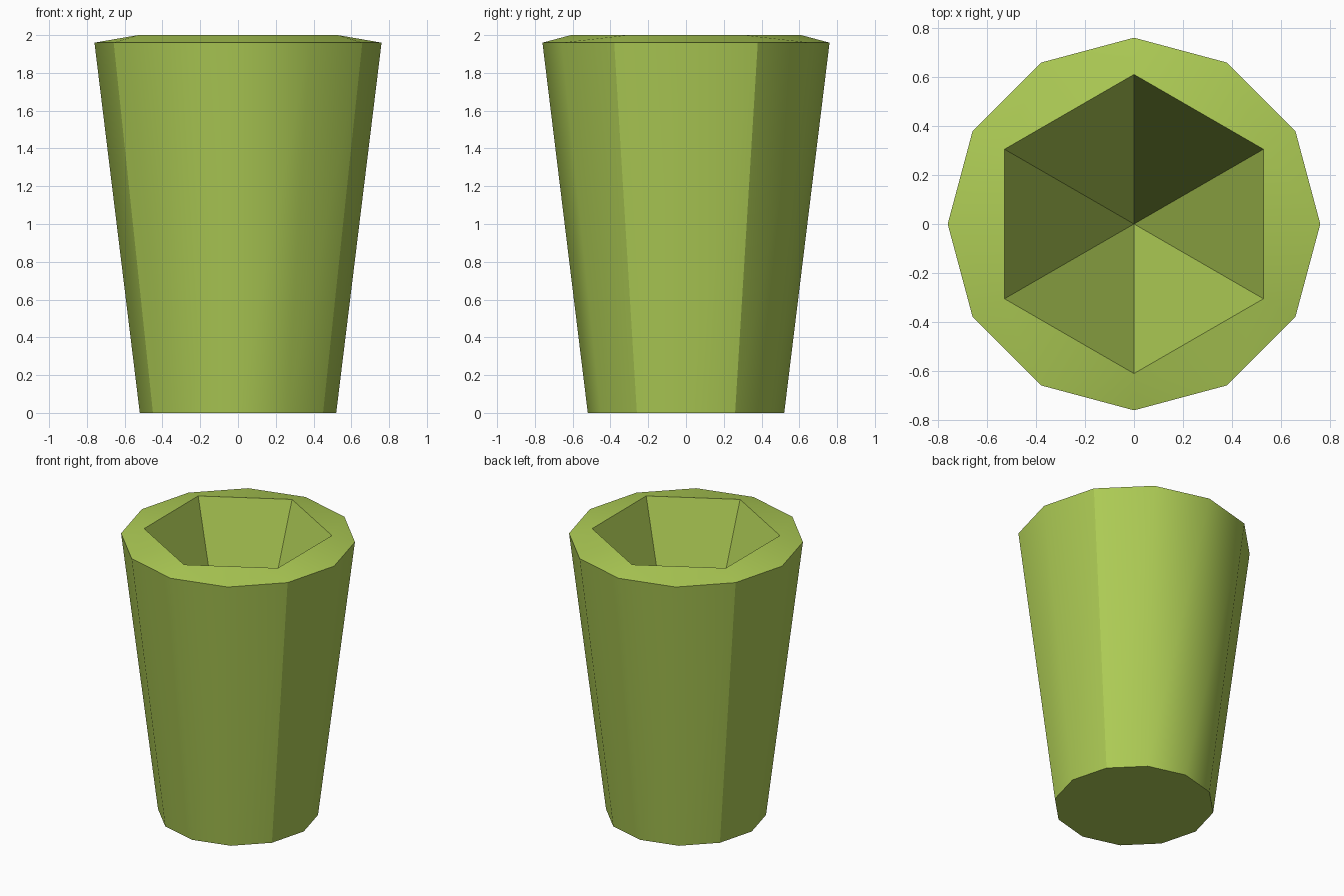
import bpy, bmesh, math

if "Cube" in bpy.data.objects:
    bpy.data.objects.remove(bpy.data.objects["Cube"])

SIDES = 12
OUTER_LOW, OUTER_TOP, RIM_RADIUS = 0.52, 0.76, 0.61
SHOULDER_Z, RIM_Z, APEX_Z = 1.96, 2.0, 0.32


def ring(bm, radius, z, count, start=0.0):
    pts = []
    for i in range(count):
        a = start + math.tau * i / count
        pts.append(bm.verts.new((radius * math.cos(a), radius * math.sin(a), z)))
    return pts


bm = bmesh.new()
low = ring(bm, OUTER_LOW, 0, SIDES)
top = ring(bm, OUTER_TOP, SHOULDER_Z, SIDES)
rim = ring(bm, RIM_RADIUS, RIM_Z, SIDES // 2, math.radians(30))
apex = bm.verts.new((0, 0, APEX_Z))

# Flat base
bm.faces.new(low[::-1])

# Tapered twelve-sided wall
for i in range(SIDES):
    j = (i + 1) % SIDES
    bm.faces.new((low[i], low[j], top[j], top[i])).smooth = True

# Sloping rim from twelve sides to six, and the faceted pointed hollow
for k in range(SIDES // 2):
    n = (k + 1) % (SIDES // 2)
    a, b, c = (top[(2 * k + 1 + s) % SIDES] for s in range(3))
    for tri in ((a, b, rim[k]), (b, rim[n], rim[k]), (b, c, rim[n])):
        bm.faces.new(tri).smooth = True
    bm.faces.new((rim[k], rim[n], apex))

# Crisp edges: base, shoulder, opening and four of the wall corners
bm.normal_update()
for e in bm.edges:
    if len({f.smooth for f in e.link_faces}) > 1 or e.calc_face_angle() > math.radians(31):
        e.smooth = False
for i in (1, 5, 7, 11):
    bm.edges.get((low[i], top[i])).smooth = False

mesh = bpy.data.meshes.new("cup")
bm.to_mesh(mesh)
bm.free()
cup = bpy.data.objects.new("cup", mesh)
bpy.context.collection.objects.link(cup)

# Green finish
green = bpy.data.materials.new("green")
green.diffuse_color = (0.42, 0.60, 0.09, 1)
green.use_nodes = True
green.node_tree.nodes["Principled BSDF"].inputs["Base Color"].default_value = green.diffuse_color
mesh.materials.append(green)
